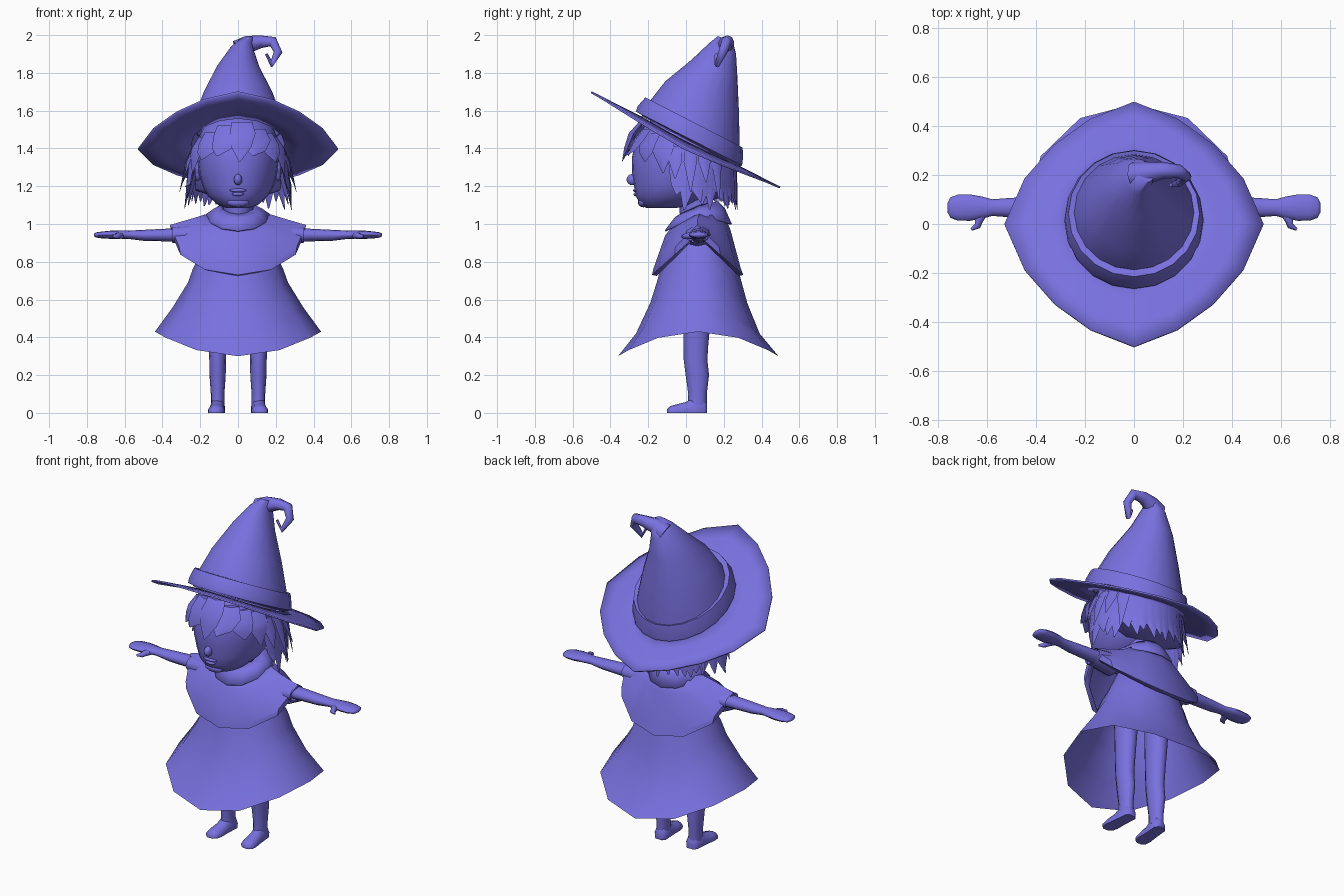
import bpy, bmesh, math, random
from mathutils import Vector
from math import sin, cos, radians, pi

random.seed(4)
MAT = bpy.data.materials.new("violet_blue")
MAT.diffuse_color = (0.19, 0.165, 0.74, 1)


def finish(name, bm, angle=45, thick=0.0):
    """Turn a bmesh into a smooth shaded object."""
    bmesh.ops.recalc_face_normals(bm, faces=bm.faces)
    me = bpy.data.meshes.new(name)
    bm.to_mesh(me)
    bm.free()
    me.materials.append(MAT)
    ob = bpy.data.objects.new(name, me)
    bpy.context.collection.objects.link(ob)
    if thick:
        mod = ob.modifiers.new("thickness", "SOLIDIFY")
        mod.thickness, mod.offset = thick, -1
    bpy.ops.object.select_all(action='DESELECT')
    ob.select_set(True)
    bpy.context.view_layer.objects.active = ob
    bpy.ops.object.shade_smooth_by_angle(angle=radians(angle))
    return ob


def skin(bm, rings, cap0=False, cap1=False):
    """Bridge a list of closed rings."""
    vs = [[bm.verts.new(p) for p in r] for r in rings]
    n = len(vs[0])
    for a, b in zip(vs, vs[1:]):
        for i in range(n):
            j = (i + 1) % n
            bm.faces.new((a[i], a[j], b[j], b[i]))
    if cap0:
        bm.faces.new(vs[0])
    if cap1:
        bm.faces.new(vs[-1])


def loft(name, rings, cap0=False, cap1=False, **kw):
    bm = bmesh.new()
    skin(bm, rings, cap0, cap1)
    return finish(name, bm, **kw)


def ring(hw, yf, zf, yb, zb, zs=None, ys=None, k=1, n=12, x=0):
    """Ring through a front point, a back point and two sides."""
    zs = (zf + zb) / 2 if zs is None else zs
    ys = (yf + yb) / 2 if ys is None else ys
    pts = []
    for i in range(n):
        a = 2 * pi * i / n
        c = cos(a)
        y, z = (yf, zf) if c > 0 else (yb, zb)
        pts.append((x + hw * sin(a), ys + (y - ys) * abs(c), zs + (z - zs) * abs(c) ** k))
    return pts


def tube(path, n=8):
    """Rings of given radius square to a path of (point, radius)."""
    out = []
    for i, (p, r) in enumerate(path):
        t = Vector(path[min(i + 1, len(path) - 1)][0]) - Vector(path[max(i - 1, 0)][0])
        u = Vector((0, 1, 0)).cross(t).normalized()
        v = t.cross(u).normalized()
        out.append([Vector(p) + r * (u * cos(2 * pi * j / n) + v * sin(2 * pi * j / n)) for j in range(n)])
    return out


# hat brim: tilted, drooping at the sides
radii = [0.5, 0.466, 0.46, 0.485, 0.53]
brim = []
for t in (0, 0.33, 0.66, 1):
    pts = []
    for i in range(16):
        a = 2 * pi * i / 16
        q = i % 8
        R = radii[q if q <= 4 else 8 - q]
        x = sin(a) * (0.25 + (R - 0.25) * t)
        y = -cos(a) * (0.25 + (R - 0.25) * t) + 0.02 * (1 - t)
        pts.append((x, y, 1.45 - 0.505 * y - 0.05 * (x / 0.53) ** 2))
    brim.append(pts)
loft("hat_brim", brim, thick=0.01)

# hat crown
loft("hat_crown", [
    ring(0.262, -0.235, 1.57, 0.28, 1.30, n=20),
    ring(0.25, -0.20, 1.64, 0.285, 1.39, n=20),
    ring(0.19, -0.11, 1.755, 0.28, 1.60, n=20),
    ring(0.115, 0.03, 1.87, 0.272, 1.78, n=20),
    ring(0.06, 0.125, 1.96, 0.265, 1.90, n=20, x=0.02),
    ring(0.035, 0.17, 1.995, 0.25, 1.96, n=20, x=0.05)], cap1=True, angle=60)

# curled hat tip
loft("hat_tip", tube([
    ((0.0, 0.20, 1.92), 0.055), ((0.06, 0.21, 1.953), 0.045), ((0.12, 0.22, 1.965), 0.034),
    ((0.185, 0.215, 1.965), 0.028), ((0.212, 0.195, 1.91), 0.023),
    ((0.178, 0.165, 1.845), 0.016), ((0.15, 0.16, 1.90), 0.008)]), True, True, angle=60)

# hat band
loft("hat_band", [
    ring(0.255, -0.23, 1.575, 0.275, 1.30, n=20),
    ring(0.285, -0.265, 1.595, 0.297, 1.31, n=20),
    ring(0.282, -0.255, 1.625, 0.302, 1.35, n=20),
    ring(0.268, -0.215, 1.67, 0.30, 1.405, n=20),
    ring(0.235, -0.185, 1.655, 0.275, 1.40, n=20)])

# head: rows of height, half width, front, back
head = [(1.085, .06, -.21, -.05), (1.10, .105, -.238, .04), (1.15, .16, -.268, .13),
        (1.20, .188, -.275, .19), (1.27, .207, -.285, .22), (1.35, .215, -.287, .235),
        (1.45, .21, -.265, .245), (1.53, .18, -.21, .21), (1.58, .10, -.14, .15)]
loft("head", [ring(w, f, z, b, z, n=24) for z, w, f, b in head], True, True, angle=60)


def blob(name, loc, size):
    bm = bmesh.new()
    bmesh.ops.create_uvsphere(bm, u_segments=12, v_segments=8, radius=1)
    for v in bm.verts:
        v.co = Vector([l + s * c for l, s, c in zip(loc, size, v.co)])
    return finish(name, bm, 60)


blob("nose", (0, -0.283, 1.235), (0.022, 0.032, 0.03))
blob("upper_lip", (0, -0.268, 1.178), (0.045, 0.012, 0.01))
blob("lower_lip", (0, -0.265, 1.158), (0.032, 0.013, 0.01))
blob("chin", (0, -0.225, 1.115), (0.06, 0.03, 0.027))
for s in (-1, 1):
    blob("ear", (s * 0.212, 0.0, 1.28), (0.018, 0.04, 0.055))


# hair locks: flattened spikes that follow the head
def around(a, rx, rf, rb, z):
    c = cos(a)
    return Vector((rx * sin(a), -(rf if c > 0 else rb) * c, z))


def lock(bm, pts, widths):
    rings = []
    for i, (p, w) in enumerate(zip(pts, widths)):
        out = Vector((p.x, p.y, 0)).normalized()
        side = Vector((-out.y, out.x, 0))
        rings.append([p + side * w, p + out * w * 0.3, p - side * w, p - out * w * 0.3])
    skin(bm, rings, True, True)


bm = bmesh.new()
# fringe: angle, sweep, tip height
for a, da, zt in ((-62, -6, 1.27), (-40, -8, 1.34), (-16, -9, 1.36), (6, -4, 1.33),
                  (28, -10, 1.36), (44, 6, 1.33), (64, 5, 1.27)):
    a, b = radians(a), radians(a + da)
    lock(bm, [around(a, .20, .235, .24, 1.55 - .1 * abs(sin(a))), around(a, .235, .285, .25, 1.49 - .1 * abs(sin(a))),
              around((a + b) / 2, .25, .312, .25, 1.41 - .05 * abs(sin(a))), around(b, .26, .338, .25, zt)],
         [.055, .068, .052, .004])
# side and back locks
for i in range(21):
    deg = 82 + i * 9.8
    a = radians(deg)
    side = abs(sin(a))
    b = a + radians(random.uniform(-6, 6))
    zt = random.uniform(1.07, 1.13) + (0.08 if i in (0, 20) else 0)
    grow = random.uniform(0, 0.03) * side
    lock(bm, [around(a, .225, .22, .235, 1.40), around(a, .245, .25, .252, 1.32),
              around(a, .252 + grow, .25, .258, 1.21), around(b, .272 + grow, .26, .272, zt)],
         [.05, .058, .045, .004])
# outer stray side locks
for s in (-1, 1):
    for deg, zt, r in ((78, 1.24, .29), (95, 1.17, .31), (112, 1.22, .315), (128, 1.12, .31)):
        a = radians(deg) * s
        lock(bm, [around(a, .235, .25, .245, 1.41), around(a, .268, .27, .262, 1.33),
                  around(a, r, .28, .285, zt)], [.03, .035, .003])
finish("hair_locks", bm, 40)

# hair under the locks at the back of the head
loft("hair_cap", [ring(.225, -.08, 1.42, .247, 1.36, n=20), ring(.23, -.03, 1.3, .25, 1.28, n=20),
                  ring(.225, .0, 1.2, .25, 1.16, n=20), ring(.12, .03, 1.16, .15, 1.13, n=20)], True, True)

# neck
loft("neck", [ring(.085, -.03, 1.0, .17, 1.02), ring(.075, -.035, 1.09, .14, 1.12),
              ring(.08, -.05, 1.15, .13, 1.16)], True, True)

# collar with a pointed front
loft("collar", [ring(.09, -.03, 1.055, .17, 1.12, 1.10), ring(.13, -.06, 1.035, .205, 1.085, 1.08),
                ring(.17, -.113, .965, .243, 1.0, 1.052)], thick=0.008)

# shoulder cape with a hem that rises over the arms
loft("shoulder_cape", [
    ring(.11, -.03, 1.04, .19, 1.08, 1.07), ring(.24, -.11, .94, .235, .97, 1.03),
    ring(.36, -.172, .765, .29, .765, .995, ys=.06),
    ring(.352, -.18, .73, .303, .73, .945, ys=.06),
    ring(.325, -.155, .725, .28, .725, .935, ys=.06)], angle=35, thick=0.006)

# flared dress
loft("dress", [
    ring(.13, -.05, .98, .20, .99), ring(.19, -.125, .80, .265, .80, .86),
    ring(.24, -.155, .69, .295, .69, .76, k=2), ring(.265, -.19, .58, .325, .58, .69, k=2),
    ring(.345, -.265, .42, .39, .42, .56, k=2),
    ring(.44, -.36, .30, .49, .30, .43, k=2)], angle=60)

for s, side in ((-1, "left"), (1, "right")):
    # arm and mitten hand: x, half depth, half height, centre height
    rows = [(.14, .05, .045, .945), (.34, .045, .035, .942), (.50, .04, .029, .94), (.58, .034, .022, .943),
            (.62, .045, .022, .944), (.67, .054, .022, .943), (.72, .053, .018, .942), (.75, .042, .014, .942),
            (.762, .02, .007, .942)]
    loft(side + "_arm", [[(s * x, .067 + d * cos(2 * pi * j / 12), z + h * sin(2 * pi * j / 12)) for j in range(12)]
                         for x, d, h, z in rows], True, True, angle=60)
    loft(side + "_thumb", tube([((s * .61, .05, .94), .016), ((s * .635, .015, .938), .018),
                                ((s * .64, -.008, .935), .014), ((s * .665, -.022, .933), .006)]), True, True, angle=60)
    # sleeve cuff
    loft(side + "_sleeve", [[(s * x, .06 + d * cos(2 * pi * j / 12), .943 + h * sin(2 * pi * j / 12)) for j in range(12)]
                            for x, d, h in ((.2, .08, .06), (.35, .062, .042))], angle=60)
    # leg: height, half width, front, back
    legs = [(.04, .036, .01, .11), (.10, .036, .012, .11), (.20, .043, -.002, .122), (.28, .044, -.012, .113),
            (.36, .049, -.013, .118), (.60, .06, -.015, .14), (.78, .06, -.01, .14)]
    loft(side + "_leg", [ring(w, f, z, b, z, x=s * .108) for z, w, f, b in legs], True, True, angle=60)
    # foot: y, half width, height, turned slightly outward
    foot = [(.112, .022, .05), (.095, .036, .075), (.04, .037, .085), (0, .038, .058), (-.05, .042, .045),
            (-.085, .036, .036), (-.10, .018, .02)]
    loft(side + "_foot", [[(s * (.108 + (.06 - y) * .07) + w * cx, y, h * cz) for cx, cz in
                           ((-1, 0), (-1.05, .4), (-.65, .85), (0, 1), (.65, .85), (1.05, .4), (1, 0))]
                          for y, w, h in foot], True, True, angle=50)
